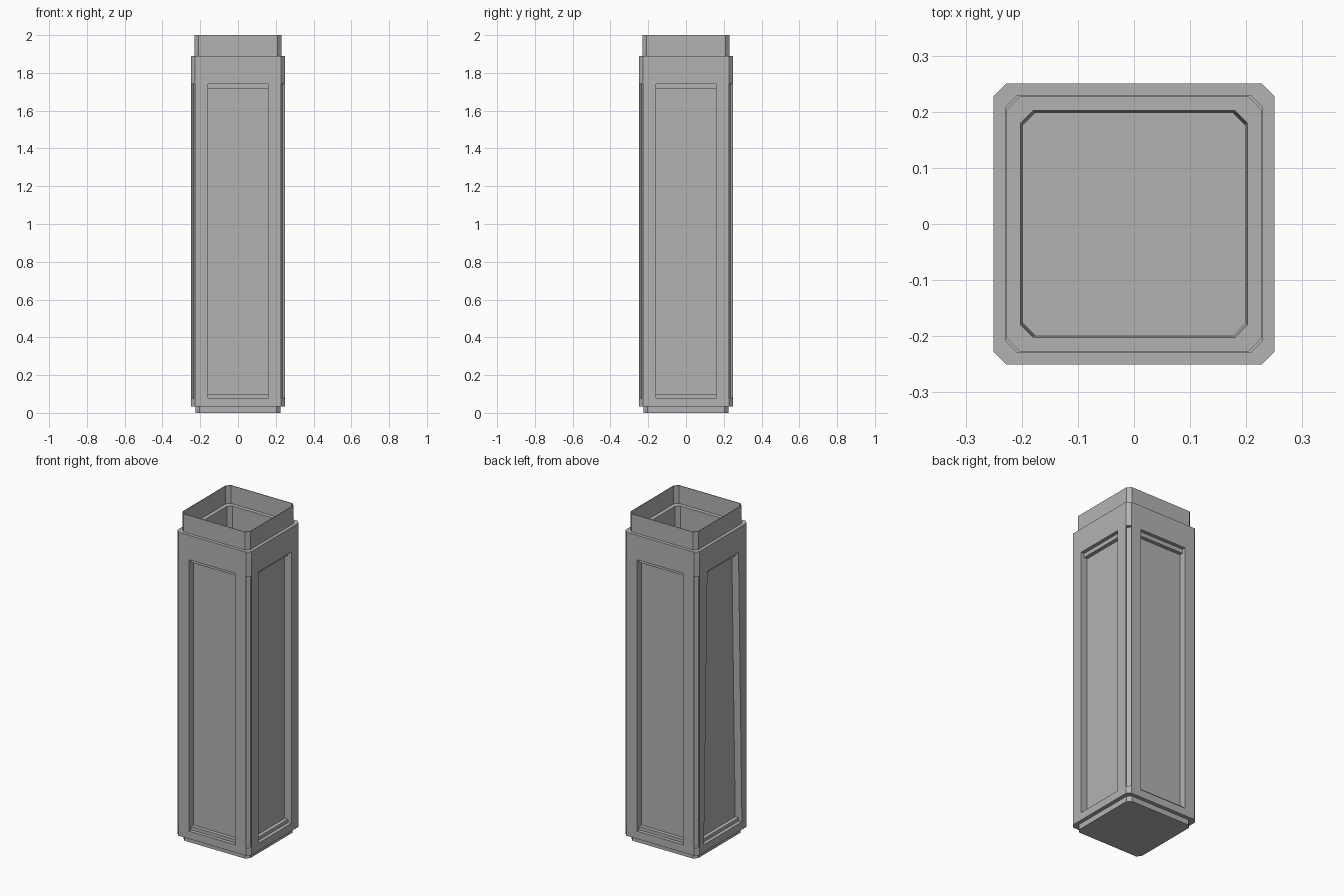
import bpy, bmesh, math
from mathutils import Matrix

cube = bpy.data.objects.get("Cube")
if cube:
    bpy.data.objects.remove(cube, do_unlink=True)

# Single plain grey material
grey = bpy.data.materials.new("plain grey")
grey.use_nodes = True
colour = (0.45, 0.45, 0.45, 1.0)
grey.diffuse_color = colour
grey.node_tree.nodes["Principled BSDF"].inputs["Base Color"].default_value = colour

CHAMFER = 0.022


def octagon(bm, half, z):
    """Ring of a square with chamfered corners."""
    i = half - CHAMFER
    pts = [(half, -i), (half, i), (i, half), (-i, half),
           (-half, i), (-half, -i), (-i, -half), (i, -half)]
    return [bm.verts.new((x, y, z)) for x, y in pts]


def prism(bm, profile, width, angle):
    """Extrude a (radius, z) profile sideways, then turn it about z."""
    turn = Matrix.Rotation(angle, 3, 'Z')
    sides = [[bm.verts.new(turn @ Matrix.Identity(3).col[0] * 0) for _ in profile] for _ in (0, 1)]
    for side, sign in zip(sides, (-1, 1)):
        for v, (r, z) in zip(side, profile):
            v.co = (r, sign * width(z), z)
            v.co = turn @ v.co
        bm.faces.new(side)
    n = len(profile)
    for k in range(n):
        j = (k + 1) % n
        bm.faces.new((sides[0][k], sides[0][j], sides[1][j], sides[1][k]))


def make_object(name, bm):
    bmesh.ops.recalc_face_normals(bm, faces=bm.faces)
    mesh = bpy.data.meshes.new(name)
    bm.to_mesh(mesh)
    bm.free()
    mesh.materials.append(grey)
    ob = bpy.data.objects.new(name, mesh)
    bpy.context.collection.objects.link(ob)
    return ob


# Hollow column: plinth, body, collar, then down the inside to the floor
bm = bmesh.new()
rings = [octagon(bm, h, z) for h, z in [
    (0.226, 0.0), (0.226, 0.033), (0.25, 0.033), (0.25, 1.89),
    (0.23, 1.89), (0.23, 2.0), (0.226, 2.0), (0.226, 1.89),
    (0.202, 1.89), (0.198, 0.035)]]
for a, b in zip(rings, rings[1:]):
    for k in range(8):
        j = (k + 1) % 8
        bm.faces.new((a[k], a[j], b[j], b[k]))
bm.faces.new(rings[0])
bm.faces.new(rings[-1])
column = make_object("column", bm)

# Cutters: a stepped panel on each side and a groove down each corner
panel = [(0.28, 0.08), (0.228, 0.08), (0.228, 0.10), (0.205, 0.10),
         (0.205, 1.715), (0.228, 1.715), (0.228, 1.74), (0.28, 1.74)]
groove = [(0.37, 0.08), (0.318, 0.08), (0.318, 1.74), (0.37, 1.74)]
bm = bmesh.new()
for k in range(4):
    angle = k * math.pi / 2
    if k == 2:   # the panel on the right side widens towards the foot
        prism(bm, panel, lambda z: 0.185 - 0.02 * z, angle)
    else:
        prism(bm, panel, lambda z: 0.158, angle)
    prism(bm, groove, lambda z: 0.0148, angle + math.pi / 4)
cutter = make_object("recess_cutter", bm)
cutter.hide_render = True

# Cut the recesses and bake the result
cut = column.modifiers.new("recesses", 'BOOLEAN')
cut.operation = 'DIFFERENCE'
cut.solver = 'EXACT'
cut.object = cutter
graph = bpy.context.evaluated_depsgraph_get()
column.data = bpy.data.meshes.new_from_object(column.evaluated_get(graph))
column.modifiers.clear()
bpy.data.objects.remove(cutter, do_unlink=True)
